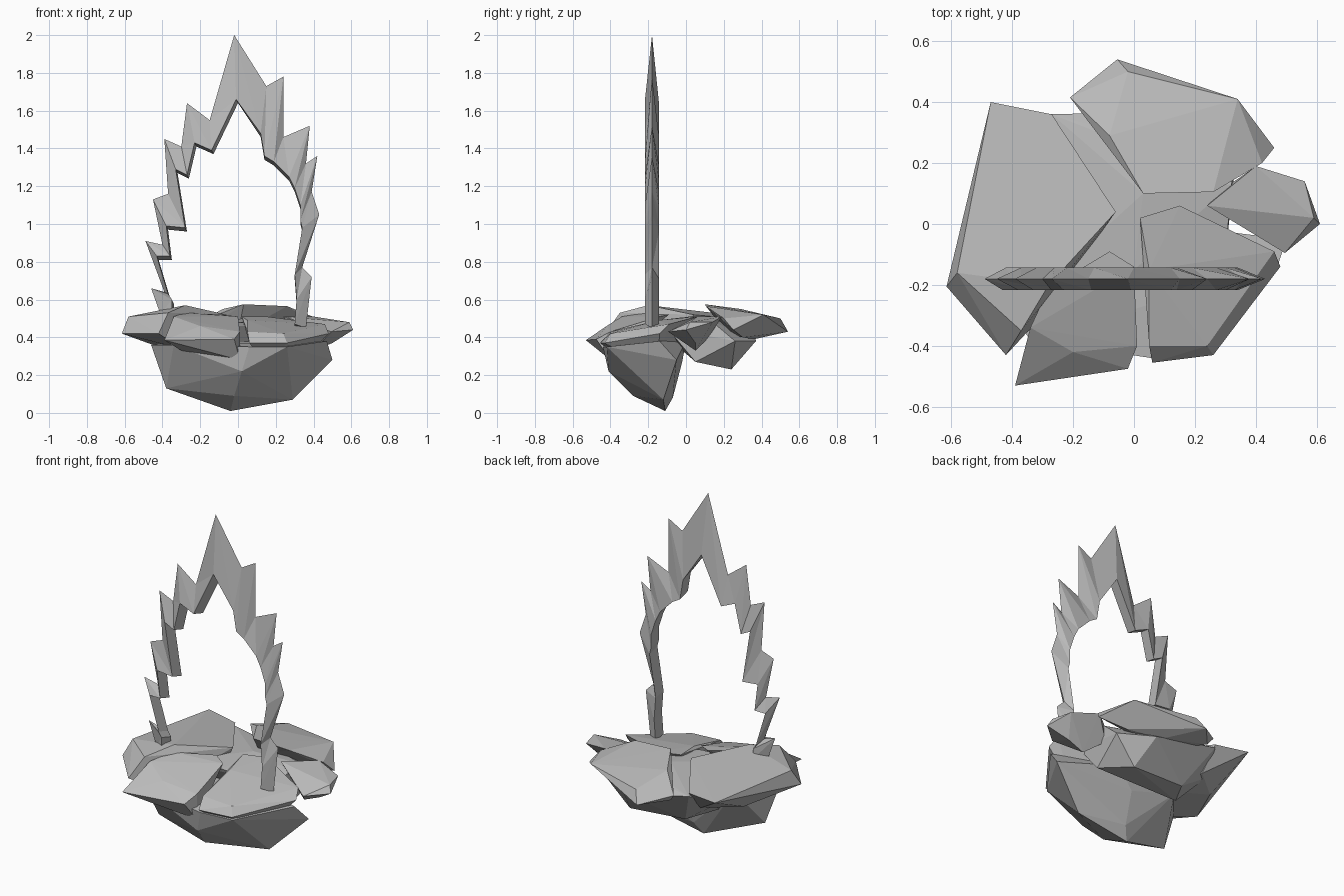
import bpy
import bmesh
from mathutils import Vector

cube = bpy.data.objects.get("Cube")
if cube:
    bpy.data.objects.remove(cube, do_unlink=True)

stone = bpy.data.materials.new("grey_stone")
stone.use_nodes = True
stone.diffuse_color = (0.5, 0.5, 0.5, 1)
shader = next(n for n in stone.node_tree.nodes if n.type == "BSDF_PRINCIPLED")
shader.inputs["Base Color"].default_value = stone.diffuse_color
shader.inputs["Roughness"].default_value = 0.9

UNIT = 0.01  # every point below is written in hundredths


def finish(name, bm):
    """Turn a bmesh into a flat-shaded stone object."""
    bmesh.ops.recalc_face_normals(bm, faces=bm.faces)
    mesh = bpy.data.meshes.new(name)
    bm.to_mesh(mesh)
    bm.free()
    mesh.materials.append(stone)
    obj = bpy.data.objects.new(name, mesh)
    bpy.context.scene.collection.objects.link(obj)
    return obj


def rock(name, top, under):
    """Faceted boulder wrapped around a few top and underside corners."""
    bm = bmesh.new()
    for corner in top + under:
        bm.verts.new(Vector(corner) * UNIT)
    hull = bmesh.ops.convex_hull(bm, input=bm.verts)
    loose = {g for g in hull["geom_interior"] + hull["geom_unused"]
             if isinstance(g, bmesh.types.BMVert)}
    bmesh.ops.delete(bm, geom=list(loose), context="VERTS")
    return finish(name, bm)


def jagged_arch(name, outer, inner, y, half):
    """Spiky band: knife edge outside, thick flat edge inside."""
    bm = bmesh.new()
    rows = []
    for (ox, oz), (ix, iz) in zip(outer, inner):
        # the rear inner edge hangs a little lower and further inward
        shift = 1.0 if ix < 0 else 0.0
        points = [(ox, y, oz), (ix, y - half, iz), (ix + shift, y + half, iz - 2)]
        rows.append([bm.verts.new(Vector(p) * UNIT) for p in points])
    for a, b in zip(rows, rows[1:]):
        for i in range(3):
            j = (i + 1) % 3
            bm.faces.new((a[i], a[j], b[j]))
            bm.faces.new((a[i], b[j], b[i]))
    bm.faces.new(rows[0])
    bm.faces.new(rows[-1])
    return finish(name, bm)


# Central mass holding the slabs together
rock("core_rock",
     top=[(-27, 36, 47), (-8, 31, 47), (3, 10, 50), (32, 13, 49),
          (-28, -18, 47), (0, -15, 48), (30, -10, 45)],
     under=[(-34, 20, 38), (15, 37, 38), (34, 26, 38), (-25, 5, 27),
            (30, 5, 27), (20, 24, 23), (-15, 22, 25)])

# Deep bowl below the front
rock("lower_rock",
     top=[(-46, -22, 36), (-34, -38, 36), (6, -44, 35), (26, -42, 35),
          (47, -14, 38), (-30, -2, 36), (10, 0, 38), (50, -5, 28)],
     under=[(-38, -20, 13), (2, -41, 22), (-2, -28, 9), (-4, -11, 1),
            (29, -12, 7), (0, -7, 8), (0, -2, 27)])

# Broad slab on the -x side
rock("side_slab",
     top=[(-47, 40, 50), (-27, 36, 49), (-6, 4, 52), (-28, -20, 57),
          (-37, -35, 53), (-58, -16, 51)],
     under=[(-61.5, -20.5, 42), (-42, -43, 42), (-45, 10, 36),
            (-30, -30, 34), (-27, 25, 36), (-15, 0, 32)])

# Back slab sloping down to the rear
rock("back_slab",
     top=[(-8, 29, 55), (3, 10, 57.5), (26, 10.5, 56.5), (42, 20, 50),
          (34, 41, 52), (-2, 50, 50), (-21, 41.5, 48)],
     under=[(46, 25, 44), (-5.5, 54, 43), (-18, 40, 44), (10, 36, 39),
            (30, 30, 40), (0, 22, 42)])

# Small pointed slab on the +x side
rock("pointed_slab",
     top=[(24, 6, 51), (40, 19, 51), (56, 14, 48), (59, 2, 48)],
     under=[(61, 0, 44), (49.5, -9.5, 43), (40, 5, 33), (50, 5, 37), (30, 12, 40)])

# Front slab on the +x side
rock("front_slab_wide",
     top=[(2, 2, 51), (15, 6, 51), (46, -9, 47), (24, -40, 42),
          (5, -40, 43), (5, -15, 49)],
     under=[(48, -14, 42), (26, -43, 37), (6, -45.5, 37), (15, -30, 25), (32, -15, 25)])

# Front slab on the -x side, with a sharp outer corner
rock("front_slab_sharp",
     top=[(-8, -9, 52), (0, -14, 51), (1, -40, 43), (-20, -42, 46),
          (-34, -34, 51), (-28, -21, 53)],
     under=[(-2, -47.5, 39), (-20, -47.5, 40), (-39, -53, 38.5),
            (1, -40, 28), (-10, -42, 31), (-30, -38, 33)])

# Tall jagged arch, from the -x foot over the peak to the +x foot
outer_edge = [
    (-41, 52), (-46, 66), (-39, 64), (-49, 91), (-40, 89), (-45, 113),
    (-37, 116), (-39, 145), (-30, 141), (-27, 164), (-15, 155), (-2, 200),
    (15, 173), (24, 178), (24, 146), (38, 152), (36, 132), (42, 136),
    (39, 117), (43, 105), (34, 77), (39, 72), (36, 45)]
inner_edge = [
    (-35, 54), (-35, 60), (-37, 63), (-43, 83), (-36, 83), (-38, 99),
    (-28, 98), (-33, 129), (-27, 126), (-23, 143), (-14, 139), (-1, 166),
    (12, 148), (14, 136), (19, 133), (27, 125), (30, 119), (33, 110),
    (33, 102), (34, 98), (30, 73), (31, 60), (30, 47)]
jagged_arch("jagged_arch", outer_edge, inner_edge, y=-18, half=3.7)
